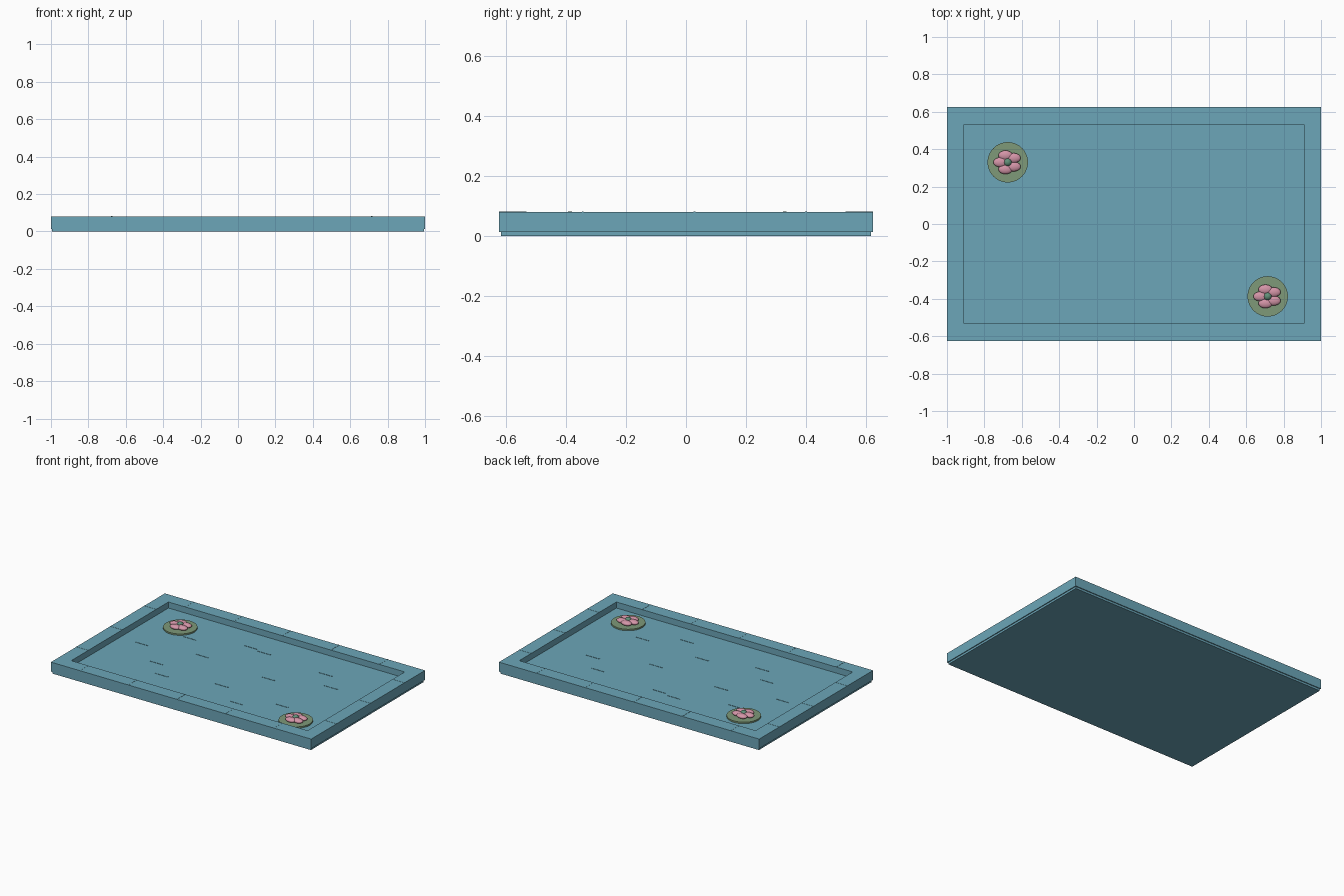
import bpy
from math import cos, sin, radians

cube = bpy.data.objects.get("Cube")
if cube:
    bpy.data.objects.remove(cube, do_unlink=True)


def material(name, rgb):
    m = bpy.data.materials.new(name)
    m.use_nodes = True
    m.diffuse_color = (*rgb, 1)
    m.node_tree.nodes["Principled BSDF"].inputs["Base Color"].default_value = (*rgb, 1)
    return m


teal = material("pool teal", (0.15, 0.38, 0.48))
olive = material("pad green", (0.21, 0.32, 0.19))
pink = material("petal pink", (0.66, 0.30, 0.39))
green = material("flower centre green", (0.12, 0.28, 0.19))


def finish(name, mat):
    ob = bpy.context.object
    ob.name = name
    ob.data.materials.append(mat)
    return ob


def box(name, x, y, z0, z1, sx, sy, mat=teal):
    bpy.ops.mesh.primitive_cube_add(size=1, location=(x, y, (z0 + z1) / 2))
    ob = finish(name, mat)
    ob.scale = (sx, sy, z1 - z0)
    return ob


def ellipsoid(name, loc, scale, mat):
    bpy.ops.mesh.primitive_uv_sphere_add(segments=20, ring_count=12, radius=1, location=loc)
    ob = finish(name, mat)
    ob.scale = scale
    bpy.ops.object.shade_smooth()


HX, HY, WALL = 1.0, 0.625, 0.092
RIM, WATER = 0.08, 0.038

# Basin floor and water
box("basin_floor", 0, 0, 0, 0.014, 2 * HX - 0.012, 2 * HY - 0.012)
box("water", 0, 0, 0.014, WATER, 2 * (HX - WALL), 2 * (HY - WALL))

# Rim walls and the thin joints between their stones
for s, ns, ew in ((-1, "front", "right"), (1, "back", "left")):
    cx, cy = s * (HX - WALL / 2), s * (HY - WALL / 2)
    box(ns + "_rim", 0, cy, 0.014, RIM, 2 * HX, WALL)
    box(ew + "_rim", cx, 0, 0.014, RIM, WALL, 2 * (HY - WALL))
    for i in range(5):
        box(ns + "_joint", -0.78 + 0.373 * i, cy, RIM - 0.002, RIM + 0.001, 0.006, WALL)
    for i in range(3):
        box(ew + "_joint", cx, -0.345 + 0.373 * i, RIM - 0.002, RIM + 0.001, WALL, 0.006)

# Ripples on the water
ripples = [(-0.74, 0), (-0.54, 0.24), (-0.32, 0.07), (-0.5, -0.18), (-0.37, -0.31),
           (-0.15, 0.35), (-0.03, 0.33), (0.03, -0.22), (0.26, -0.38), (0.21, 0.03),
           (0.51, -0.25), (0.47, 0.29), (0.61, 0.15)]
for x, y in ripples:
    box("ripple", x, y, WATER - 0.001, WATER + 0.002, 0.1, 0.006)

# Floating pads, each with a five-petal flower
for x, y in ((-0.675, 0.33), (0.715, -0.387)):
    bpy.ops.mesh.primitive_cylinder_add(vertices=40, radius=0.108, depth=0.01,
                                        location=(x, y, WATER + 0.005))
    finish("lily_pad", olive)
    bpy.ops.object.shade_smooth_by_angle()
    for i in range(5):
        a = radians(36 + 72 * i)
        ellipsoid("petal", (x + 0.039 * cos(a), y + 0.039 * sin(a), 0.059),
                  (0.038, 0.026, 0.015), pink)
    ellipsoid("flower_centre", (x, y, 0.061), (0.022, 0.022, 0.021), green)
